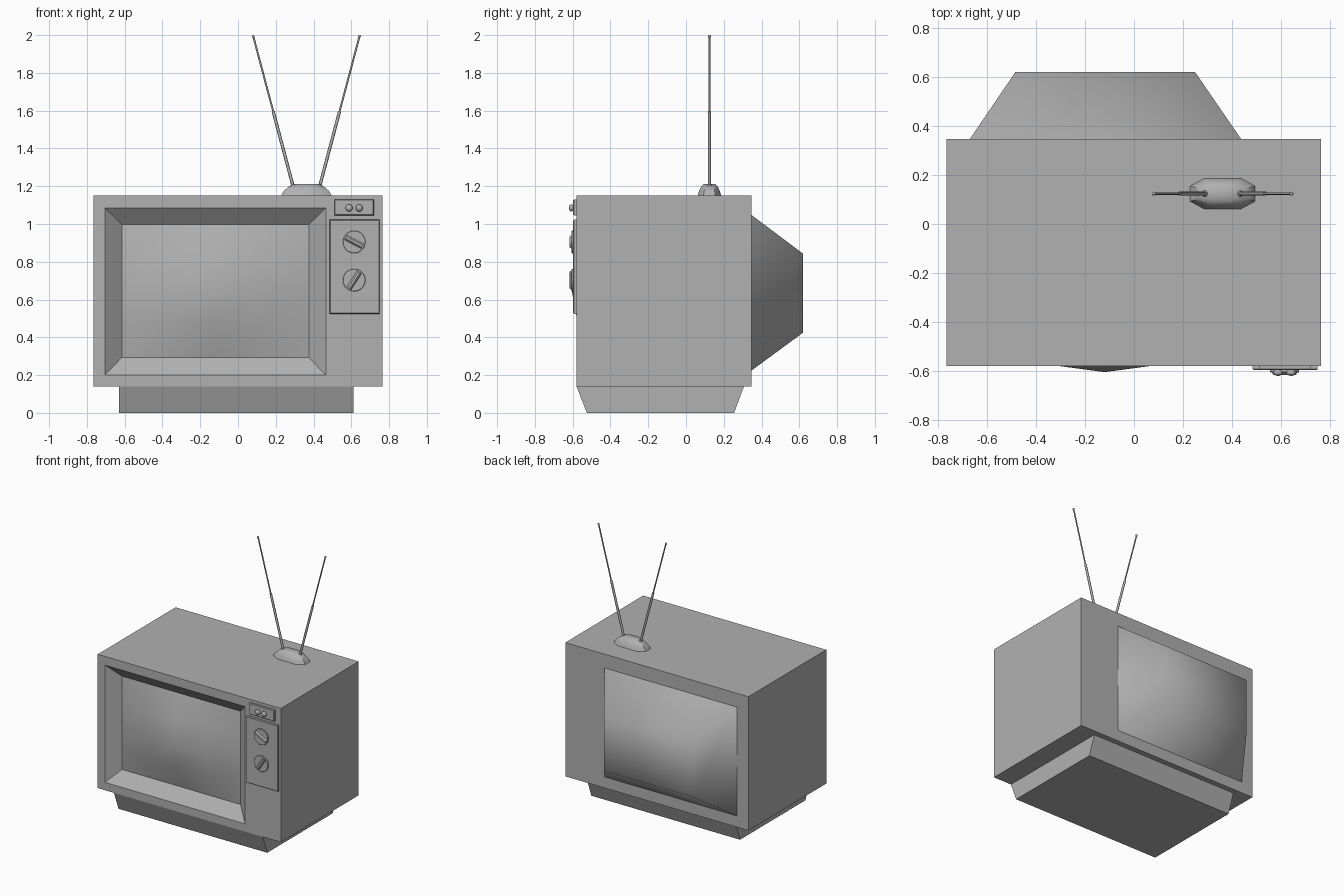
import bpy, bmesh, math
from mathutils import Vector, Matrix

if "Cube" in bpy.data.objects:
    bpy.data.objects.remove(bpy.data.objects["Cube"])

# one mid-dark grey for the whole set
grey = bpy.data.materials.new("dark_grey")
grey.diffuse_color = (.44, .44, .44, 1)
grey.use_nodes = True
grey.node_tree.nodes["Principled BSDF"].inputs["Base Color"].default_value = grey.diffuse_color


def finish(name, bm, angle=None):
    bmesh.ops.recalc_face_normals(bm, faces=bm.faces)
    me = bpy.data.meshes.new(name)
    bm.to_mesh(me)
    bm.free()
    me.materials.append(grey)
    ob = bpy.data.objects.new(name, me)
    bpy.context.collection.objects.link(ob)
    if angle:
        bpy.ops.object.select_all(action='DESELECT')
        ob.select_set(True)
        bpy.context.view_layer.objects.active = ob
        bpy.ops.object.shade_smooth_by_angle(angle=math.radians(angle))
    return ob


def loft(name, rings, cap_start=True, cap_end=True, angle=None):
    """Skin a list of equal-length point rings."""
    bm = bmesh.new()
    vs = [[bm.verts.new(p) for p in r] for r in rings]
    n = len(vs[0])
    for a, b in zip(vs, vs[1:]):
        for i in range(n):
            bm.faces.new((a[i], a[(i + 1) % n], b[(i + 1) % n], b[i]))
    if cap_start:
        bm.faces.new(vs[0])
    if cap_end:
        bm.faces.new(vs[-1])
    return finish(name, bm, angle)


def rect(x0, x1, z0, z1, y):
    return [(x0, y, z0), (x1, y, z0), (x1, y, z1), (x0, y, z1)]


def disc(x, z, r, y, n=20):
    return [(x + r * math.cos(2 * math.pi * i / n), y, z + r * math.sin(2 * math.pi * i / n))
            for i in range(n)]


# cabinet with the bevelled screen opening
loft("cabinet", [rect(-.765, .764, .141, 1.151, .348),
                 rect(-.765, .764, .141, 1.151, -.58),
                 rect(-.705, .465, .20, 1.085, -.58),
                 rect(-.615, .375, .293, .997, -.505)], cap_end=False)

# bulging screen
bm = bmesh.new()
bmesh.ops.create_grid(bm, x_segments=4, y_segments=4, size=1)
for v in bm.verts:
    u, w = v.co.x, v.co.y
    bulge = .1 * (1 - abs(u) ** 1.6) * (1 - abs(w) ** 1.6)
    v.co = (-.12 + .495 * u, -.505 - bulge, .645 + .352 * w)
screen = finish("screen", bm, 60)
if screen.data.polygons[0].normal.y > 0:
    screen.data.flip_normals()

# tapered tube housing on the back
loft("back_housing", [rect(-.67, .437, .225, 1.047, .348),
                      rect(-.485, .25, .425, .843, .62)], cap_start=False, angle=75)

# plinth, sloping at front and back
side = [(-.58, .141), (-.525, 0), (.255, 0), (.307, .141)]
loft("plinth", [[(x, y, z) for y, z in side] for x in (-.63, .612)])

# control panels
loft("dial_panel", [rect(.485, .75, .524, 1.023, -.578),
                    rect(.485, .75, .524, 1.023, -.592),
                    rect(.489, .746, .528, 1.019, -.597)])
loft("knob_panel", [rect(.51, .72, 1.045, 1.13, -.578),
                    rect(.51, .72, 1.045, 1.13, -.592),
                    rect(.514, .716, 1.049, 1.126, -.597)])

# dials with ridged grip bars
for name, z, ang in (("upper_dial", .905, -28), ("lower_dial", .703, 57)):
    loft(name, [disc(.615, z, .06, -.595), disc(.615, z, .06, -.604),
                disc(.615, z, .058, -.606)], angle=30)
    grip = loft(name + "_grip", [rect(-.05, .05, -.016, .016, 0),
                                 rect(-.05, .05, -.006, .006, -.012)])
    grip.matrix_world = (Matrix.Translation((.615, -.604, z))
                         @ Matrix.Rotation(math.radians(-ang), 4, 'Y'))

# small round knobs
for name, x in (("left_knob", .588), ("right_knob", .642)):
    loft(name, [disc(x, 1.085, r, y, 12) for r, y in
                ((.012, -.596), (.019, -.604), (.019, -.611), (.013, -.617), (.005, -.62))],
         angle=60)

# antenna foot: stacked elongated octagons
rings = []
for hx, hy, z in ((.133, .062, 1.151), (.12, .055, 1.175), (.093, .044, 1.198), (.055, .03, 1.213)):
    cx, cy = hx * .57, hy * .5
    rings.append([(.362 + x, .124 + y, z) for x, y in
                  ((hx, -cy), (hx, cy), (cx, hy), (-cx, hy),
                   (-hx, cy), (-hx, -cy), (-cx, -hy), (cx, -hy))])
loft("antenna_foot", rings, angle=45)

# telescopic rods with ball tips and socket balls
for name, s in (("left", -1), ("right", 1)):
    a = Vector((.362 + s * .07, .124, 1.198))
    b = Vector((.362 + s * .281, .124, 1.993))
    d = b - a
    rot = d.to_track_quat('Z', 'Y').to_matrix().to_4x4()
    for part, t0, t1, r in (("lower_rod", 0, .5, .0085), ("upper_rod", .5, 1, .005)):
        bm = bmesh.new()
        bmesh.ops.create_cone(bm, cap_ends=True, segments=8, radius1=r, radius2=r,
                              depth=d.length * (t1 - t0),
                              matrix=Matrix.Translation(a + d * (t0 + t1) / 2) @ rot)
        finish(f"{name}_{part}", bm, 50)
    for part, p, r in (("tip", b, .008), ("socket", a, .016)):
        bm = bmesh.new()
        bmesh.ops.create_uvsphere(bm, u_segments=10, v_segments=6, radius=r,
                                  matrix=Matrix.Translation(p))
        finish(f"{name}_antenna_{part}", bm, 60)
